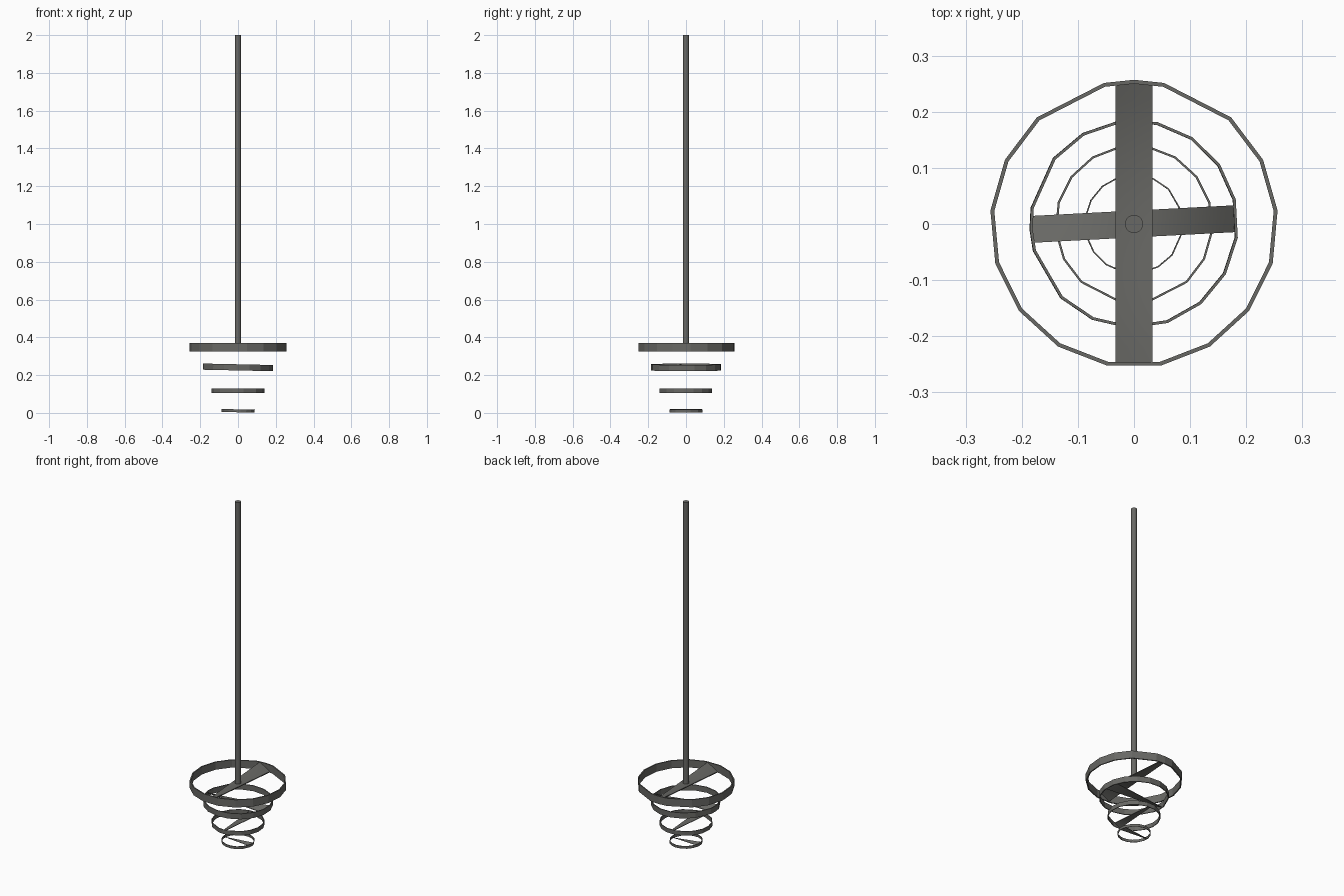
import bpy, bmesh, math
from mathutils import Matrix

if "Cube" in bpy.data.objects:
    bpy.data.objects.remove(bpy.data.objects["Cube"])

steel = bpy.data.materials.new("dark_grey_steel")
steel.diffuse_color = (0.14, 0.14, 0.13, 1)
steel.use_nodes = True
steel.node_tree.nodes["Principled BSDF"].inputs["Base Color"].default_value = steel.diffuse_color

R, H, T = 0.257, 0.045, 0.007      # full-size ring radius, height, wall
HALF_W, PITCH = 0.033, 0.019       # blade half width and edge rise at its tips


def finish(name, bm, smooth):
    bmesh.ops.recalc_face_normals(bm, faces=bm.faces)
    me = bpy.data.meshes.new(name)
    bm.to_mesh(me)
    bm.free()
    me.materials.append(steel)
    for p in me.polygons:
        p.use_smooth = smooth
    ob = bpy.data.objects.new(name, me)
    bpy.context.collection.objects.link(ob)
    if smooth:
        bpy.context.view_layer.objects.active = ob
        ob.select_set(True)
        bpy.ops.object.shade_smooth_by_angle(angle=math.radians(40))
        ob.select_set(False)
    return ob


def ring(name, mat):
    # faceted band: seventeen sided, with one wider facet at the blade tip
    right = [-79.4 + 21.18 * k for k in range(7)]
    angles = right + [78, 90, 102] + [180 - a for a in reversed(right)]
    bm = bmesh.new()
    loops = []
    for a in angles:
        c, s = math.cos(math.radians(a)), math.sin(math.radians(a))
        loops.append([bm.verts.new((r * c, r * s, z)) for r, z in
                      ((R, -H / 2), (R, H / 2), (R - T, H / 2), (R - T, -H / 2))])
    for i, a in enumerate(loops):
        b = loops[(i + 1) % len(loops)]
        for j in range(4):
            k = (j + 1) % 4
            bm.faces.new((a[j], b[j], b[k], a[k]))
    bm.transform(mat)
    finish(name, bm, False)


def blade(name, mat):
    # propeller-like strip twisting from one tip to the other
    bm = bmesh.new()
    n, length, th = 16, 0.25, 0.0025
    loops = []
    for i in range(n + 1):
        t = -1 + 2 * i / n
        pts = []
        for x, side in ((-1, -1), (0, -1), (1, -1), (1, 1), (0, 1), (-1, 1)):
            pts.append(bm.verts.new((x * HALF_W, t * length,
                                     -PITCH * x * t + side * th)))
        loops.append(pts)
    for a, b in zip(loops, loops[1:]):
        for j in range(6):
            k = (j + 1) % 6
            bm.faces.new((a[j], b[j], b[k], a[k]))
    bm.faces.new(loops[0])
    bm.faces.new(loops[-1])
    bm.transform(mat)
    finish(name, bm, True)


# stacked mixing rings: centre height, scale, turn, tilt (degrees)
tiers = [(0.347, 1.0, 0, 0), (0.241, 0.725, 93, 1.2),
         (0.118, 0.55, 180, 0), (0.011, 0.345, 273, 1.2)]
for i, (z, s, turn, tilt) in enumerate(tiers, 1):
    mat = (Matrix.Translation((0, 0, z)) @ Matrix.Rotation(math.radians(tilt), 4, 'Y')
           @ Matrix.Rotation(math.radians(turn), 4, 'Z') @ Matrix.Scale(s, 4))
    ring(f"ring_{i}", mat)
    blade(f"blade_{i}", mat)

# long shaft
bm = bmesh.new()
z0, z1 = 0.346, 2.0
bmesh.ops.create_cone(bm, cap_ends=True, segments=20, radius1=0.016, radius2=0.016,
                      depth=z1 - z0, matrix=Matrix.Translation((0, 0, (z0 + z1) / 2)))
finish("shaft", bm, True)
